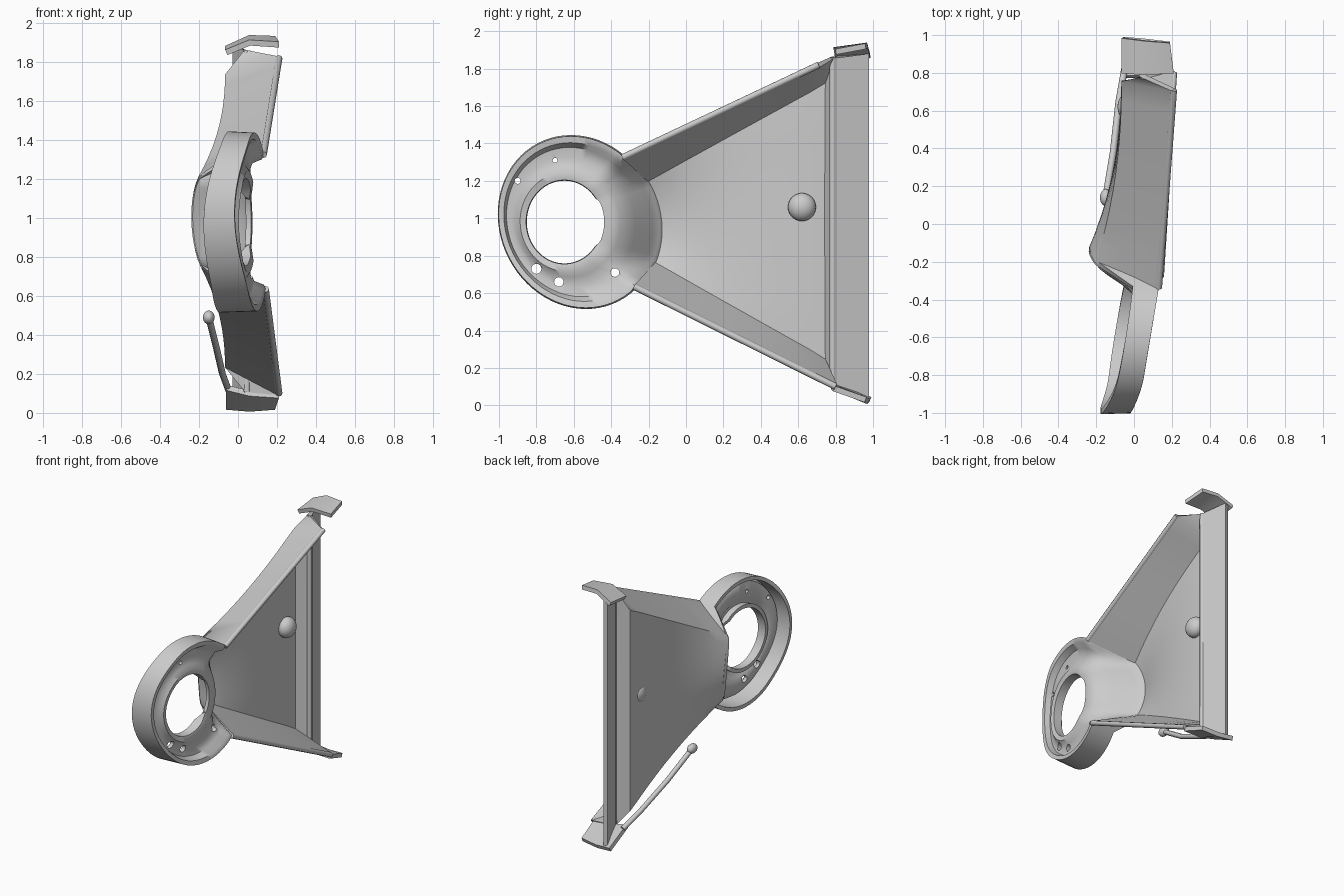
import bpy, bmesh, math
from mathutils import Vector

cube = bpy.data.objects.get("Cube")
if cube:
    bpy.data.objects.remove(cube, do_unlink=True)

grey = bpy.data.materials.new("plain_grey")
grey.use_nodes = True
COLOUR = (0.6, 0.6, 0.6, 1)
grey.diffuse_color = COLOUR
grey.node_tree.nodes["Principled BSDF"].inputs["Base Color"].default_value = COLOUR


def link(name, data):
    obj = bpy.data.objects.new(name, data)
    bpy.context.collection.objects.link(obj)
    data.materials.append(grey)
    return obj


def finish(obj):
    """Bake the modifiers and shade smoothly, keeping sharp folds."""
    bpy.ops.object.select_all(action="DESELECT")
    obj.select_set(True)
    bpy.context.view_layer.objects.active = obj
    bpy.ops.object.convert(target="MESH")
    bpy.ops.object.shade_smooth_by_angle(angle=math.radians(50))


def sheet(name, points, faces, thickness=0.03):
    mesh = bpy.data.meshes.new(name)
    mesh.from_pydata([tuple(p) for p in points], [], faces)
    bm = bmesh.new()
    bm.from_mesh(mesh)
    bmesh.ops.remove_doubles(bm, verts=bm.verts, dist=0.0005)
    bmesh.ops.recalc_face_normals(bm, faces=bm.faces)
    bm.to_mesh(mesh)
    bm.free()
    obj = link(name, mesh)
    mod = obj.modifiers.new("thickness", "SOLIDIFY")
    mod.thickness, mod.offset = thickness, 0
    finish(obj)
    return obj


def tube(name, points, radius):
    curve = bpy.data.curves.new(name, "CURVE")
    curve.dimensions = "3D"
    curve.bevel_depth, curve.bevel_resolution, curve.use_fill_caps = radius, 2, True
    spline = curve.splines.new("POLY")
    spline.points.add(len(points) - 1)
    for target, p in zip(spline.points, points):
        target.co = (*p, 1)
    finish(link(name, curve))


def mix(a, b, t):
    return a + (b - a) * t


def floor_x(y, side):
    """The floor is nearly level at the back and dips towards the ring,
    deepest along its middle (side runs from -1 at the bottom to 1)."""
    dip = (max(0, 0.75 - y) / 0.88) ** 2.2
    return -0.055 - 0.17 * dip * (1 - 0.33 * side * side)


END = 30  # half angle of the floor's rounded end around the ring


def ring_point(deg, t, flat, ramp):
    """Point between the hole (t=0) and the outer rim (t=1); the side facing
    the plate drops along a ramp to the floor instead of carrying a rim."""
    signed = (deg + 180) % 360 - 180
    a = math.radians(deg)
    c, s = math.cos(a), math.sin(a)
    w = max(0, min(1, (50 - abs(signed)) / (50 - END)))
    side = max(-1, min(1, signed / END))
    y = mix(-0.65 + 0.215 * c, -0.575 + 0.415 * c - 0.04 * s + 0.03 * w, t)
    z = mix(0.98 + 0.235 * s, 0.98 + 0.45 * s, t)
    plane = 0.06 + 0.17 * (y + 0.4) - max(0, -y - 0.8) ** 2
    if flat < -0.05:                       # the skirt is deeper at the bottom
        flat *= 1 - 0.3 * s
    return Vector((mix(plane + flat, mix(plane, floor_x(y, side), ramp), w), y, z))


# Ring: hole collar, recessed face, raised rim and outer skirt
profile = [(0, -0.04, 0), (0, 0.015, 0), (0.12, 0.02, 0), (0.25, 0, 0.05),
           (0.5, -0.01, 0.3), (0.8, 0, 0.75), (0.92, 0.045, 0.92),
           (1, 0.05, 1), (1.005, -0.1, 1.04)]
SEG, n = 72, len(profile)
points = [ring_point(i * 360 / SEG, *p) for i in range(SEG) for p in profile]
faces = [(i * n + j, i * n + j + 1, (i + 1) % SEG * n + j + 1, (i + 1) % SEG * n + j)
         for i in range(SEG) for j in range(n - 1)]
ring = sheet("mounting_ring", points, faces, 0.028)

# Bolt holes through the ring
for y, z, r in [(-0.8, 0.73, 0.027), (-0.68, 0.66, 0.025), (-0.38, 0.71, 0.023),
                (-0.9, 1.2, 0.016), (-0.7, 1.31, 0.013)]:
    bpy.ops.mesh.primitive_cylinder_add(vertices=16, radius=r, depth=0.6,
                                        location=(0, y, z), rotation=(0, math.pi / 2, 0))
    cutter = bpy.context.object
    cutter.hide_render = True
    mod = ring.modifiers.new("bolt_hole", "BOOLEAN")
    mod.object, mod.operation, mod.solver = cutter, "DIFFERENCE", "EXACT"
    finish(ring)
    bpy.data.objects.remove(cutter, do_unlink=True)

# Pan: dished floor between two drafted walls, lofted from the ring to the back
sides = [i / 6 for i in range(-6, 7)]
arc = [ring_point(s * END, 1, 0, 1) for s in sides]
low_rim, high_rim = ring_point(-50, 1, 0.06, 1), ring_point(50, 1, 0.06, 1)
low_tip, high_tip = Vector((0.21, 0.80, 0.10)), Vector((0.21, 0.71, 1.82))
ROWS, cols = 10, len(sides) + 2
pan_points = []
for k in range(ROWS + 1):
    t = k / ROWS
    pan_points.append(low_rim.lerp(low_tip, t))
    for s, start in zip(sides, arc):
        y = mix(start.y, 0.75, t)
        z = mix(start.z, mix(0.24, 1.73, (s + 1) / 2), t)
        pan_points.append(Vector((floor_x(y, s), y, z)))
    pan_points.append(high_rim.lerp(high_tip, t))
pan_faces = [(cols * k + j, cols * k + j + 1, cols * (k + 1) + j + 1, cols * (k + 1) + j)
             for k in range(ROWS) for j in range(cols - 1)]

# Back ridge, slanted flange and the small gussets at the wall tips
I = len(pan_points)
J, K, L = I + 1, I + 2, I + 3
pan_points += [Vector(p) for p in [(0.045, 0.785, 1.86), (0.045, 0.785, 0.11),
                                   (-0.015, 0.975, 1.88), (-0.015, 0.975, 0.03)]]
H, G = cols * ROWS, cols * ROWS + cols - 1
pan_faces += [(*range(H + 1, G), I, J), (I, K, L, J), (G, G - 1, I), (H, J, H + 1)]
sheet("pan", pan_points, pan_faces, 0.028)

# Rolled beads along the wall edges and the ridge
for name, a, b in [("upper_bead", high_rim, high_tip), ("lower_bead", low_rim, low_tip),
                   ("ridge_bead", pan_points[I], pan_points[J])]:
    tube(name, [a, b], 0.018)

# Folded tabs closing both ends of the back flange
tabs = {
    "upper_tab": [(-0.06, 0.80, 1.85), (0.06, 0.79, 1.90), (0.21, 0.80, 1.89),
                  (0.19, 0.96, 1.92), (0.06, 0.97, 1.925), (-0.06, 0.985, 1.87)],
    "lower_tab": [(-0.06, 0.78, 0.13), (0.06, 0.78, 0.10), (0.21, 0.79, 0.09),
                  (0.19, 0.96, 0.03), (0.06, 0.975, 0.02), (-0.06, 0.985, 0.03)]}
for name, pts in tabs.items():
    sheet(name, pts, [(0, 1, 4, 5), (1, 2, 3, 4)])

# Loose strip under the lower wall, with its thick end
strip = [(-0.15, 0.14, 0.49), (-0.11, 0.38, 0.33), (-0.08, 0.65, 0.20), (-0.05, 0.82, 0.12)]
tube("lower_strip", strip, 0.018)


def blob(name, location, scale):
    bpy.ops.mesh.primitive_uv_sphere_add(segments=24, ring_count=14, radius=1,
                                         location=location)
    obj = bpy.context.object
    obj.name, obj.scale = name, scale
    obj.data.materials.append(grey)
    finish(obj)


blob("strip_end", strip[0], (0.03, 0.045, 0.035))
blob("floor_boss", (floor_x(0.62, 0) + 0.03, 0.62, 1.06), (0.06, 0.075, 0.075))
